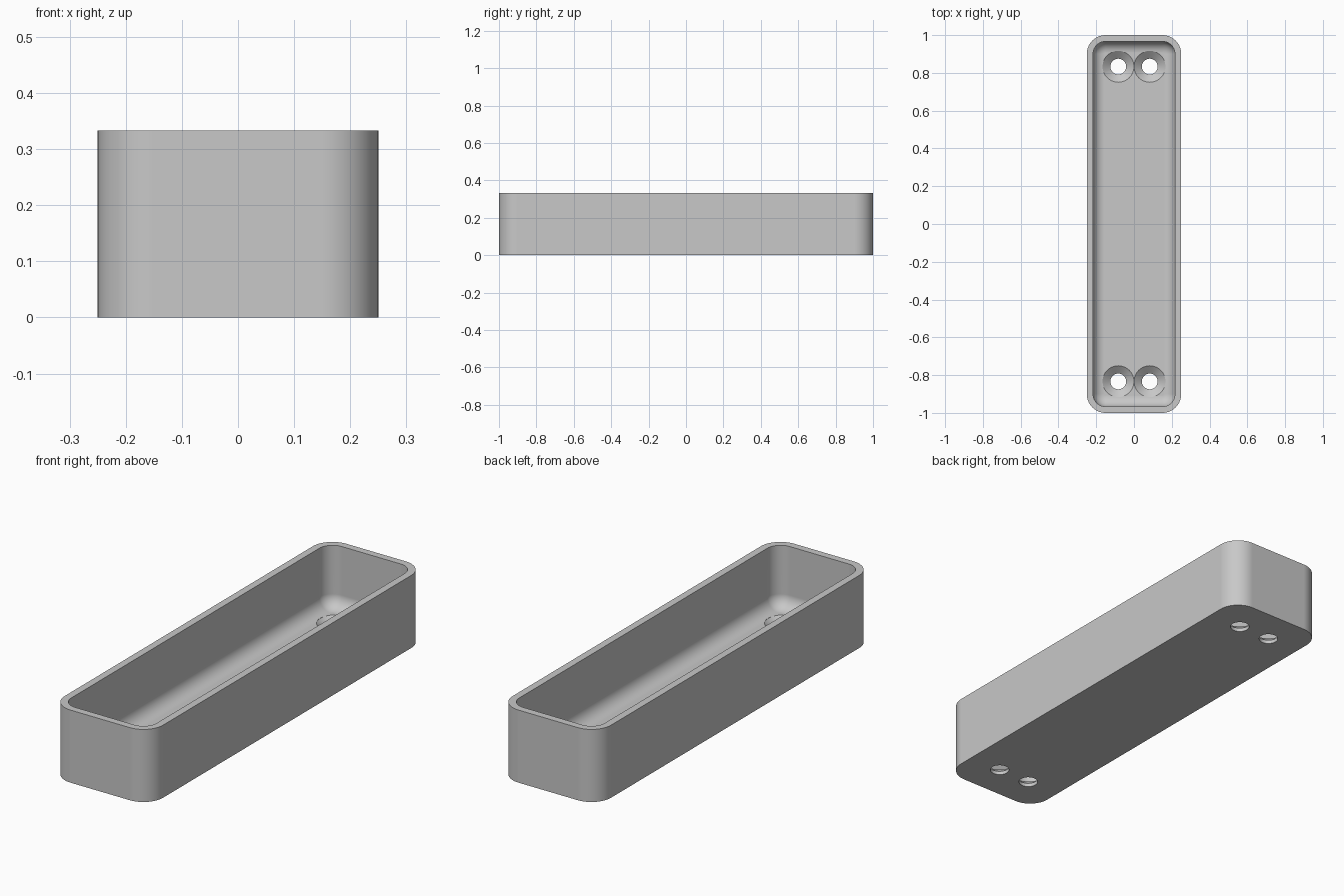
import bpy, bmesh
from math import pi, sin, cos

WIDTH, LENGTH, HEIGHT = 0.5, 2.0, 1 / 3
CORNER, WALL, FLOOR, FILLET = 0.1, 1 / 30, 0.05, 0.06
STEPS = 14

old = bpy.data.objects.get("Cube")
if old:
    bpy.data.objects.remove(old, do_unlink=True)

grey = bpy.data.materials.new("plain grey")
grey.use_nodes = True
colour = (0.58, 0.58, 0.58, 1)
grey.diffuse_color = colour
grey.node_tree.nodes["Principled BSDF"].inputs["Base Color"].default_value = colour


def rounded_ring(bm, inset, z):
    """Rounded rectangle of vertices, offset inwards from the outer outline."""
    r = CORNER - inset
    cx, cy = WIDTH / 2 - CORNER, LENGTH / 2 - CORNER
    ring = []
    for k, (sx, sy) in enumerate([(1, 1), (-1, 1), (-1, -1), (1, -1)]):
        for i in range(STEPS + 1):
            a = (k + i / STEPS) * pi / 2
            ring.append(bm.verts.new((sx * cx + r * cos(a), sy * cy + r * sin(a), z)))
    return ring


def circle_ring(bm, centre, r, z, sides=48):
    return [bm.verts.new((centre[0] + r * cos(2 * pi * i / sides),
                          centre[1] + r * sin(2 * pi * i / sides), z)) for i in range(sides)]


def loft(bm, rings):
    """Skin consecutive rings and cap both ends."""
    for a, b in zip(rings, rings[1:]):
        for i in range(len(a)):
            j = (i + 1) % len(a)
            bm.faces.new((a[i], a[j], b[j], b[i]))
    bm.faces.new(list(reversed(rings[0])))
    bm.faces.new(rings[-1])


def make_object(name, bm):
    bmesh.ops.recalc_face_normals(bm, faces=bm.faces)
    mesh = bpy.data.meshes.new(name)
    bm.to_mesh(mesh)
    bm.free()
    mesh.materials.append(grey)
    obj = bpy.data.objects.new(name, mesh)
    bpy.context.collection.objects.link(obj)
    return obj


# Tray shell: outer wall, rim, inner wall, then the floor fillet
bm = bmesh.new()
outline = [(0, 0), (0, HEIGHT), (WALL, HEIGHT)]
for i in range(STEPS + 1):
    a = i / STEPS * pi / 2
    outline.append((WALL + FILLET * (1 - cos(a)), FLOOR + FILLET * (1 - sin(a))))
loft(bm, [rounded_ring(bm, d, z) for d, z in outline])
tray = make_object("tray", bm)

# Countersunk screw holes, a pair at each end
bm = bmesh.new()
hole_profile = [(0.0417, -0.1), (0.0417, 0.0167), (0.083, FLOOR), (0.083, 0.15)]
for x in (-1 / 12, 1 / 12):
    for y in (-5 / 6, 5 / 6):
        loft(bm, [circle_ring(bm, (x, y), r, z) for r, z in hole_profile])
cutter = make_object("screw_hole_cutter", bm)
cutter.hide_render = True

cut = tray.modifiers.new("screw holes", "BOOLEAN")
cut.operation = "DIFFERENCE"
cut.solver = "EXACT"
cut.object = cutter
depsgraph = bpy.context.evaluated_depsgraph_get()
result = bpy.data.meshes.new_from_object(tray.evaluated_get(depsgraph))
tray.modifiers.clear()
tray.data = result
bpy.data.objects.remove(cutter, do_unlink=True)

# Smooth corners with crisp rims and flat large faces
bpy.ops.object.select_all(action="DESELECT")
tray.select_set(True)
bpy.context.view_layer.objects.active = tray
bpy.ops.object.shade_smooth_by_angle()
weighted = tray.modifiers.new("weighted normals", "WEIGHTED_NORMAL")
weighted.keep_sharp = True
